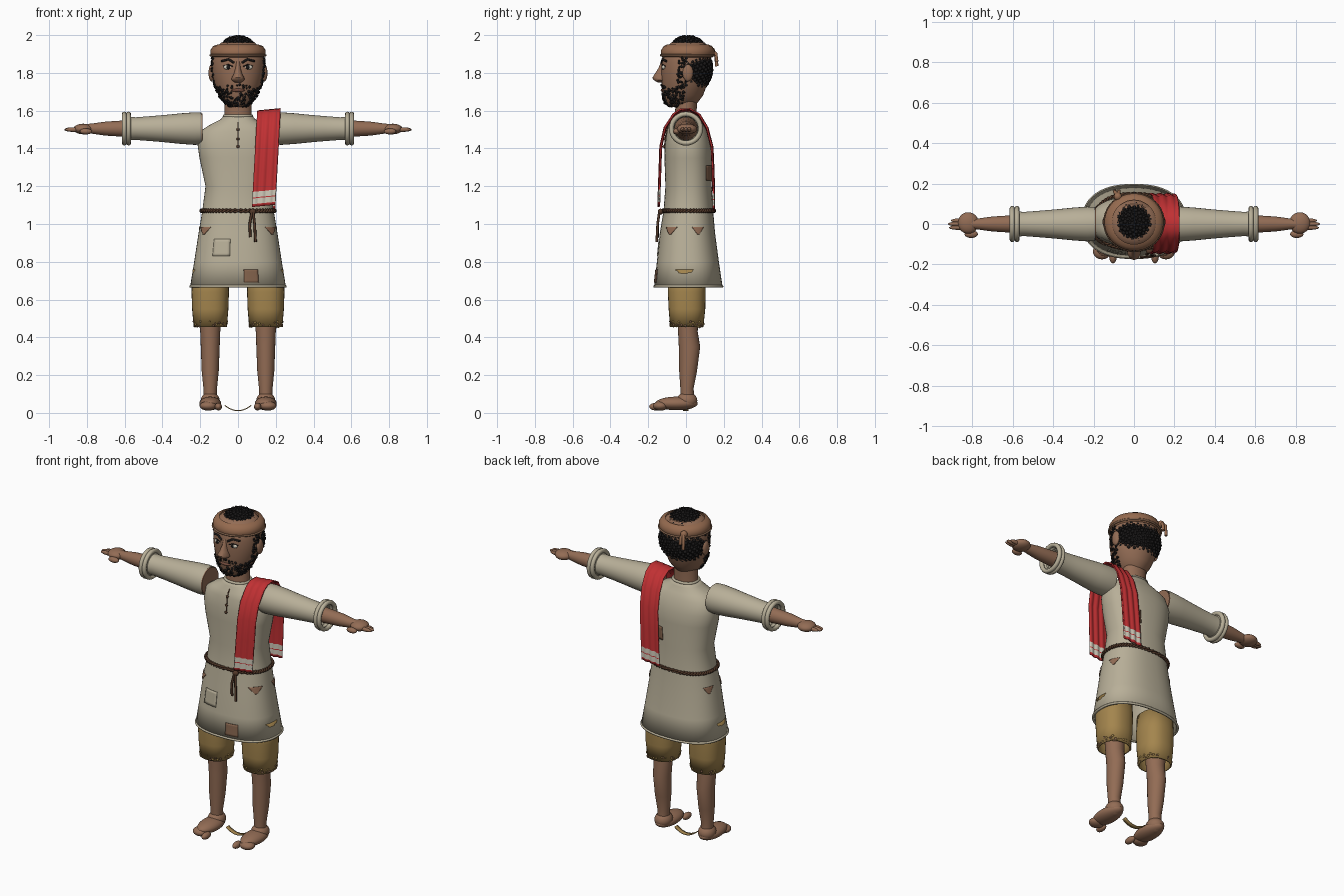
import bpy, bmesh, math, random
from mathutils import Vector, Matrix

random.seed(4)
cube = bpy.data.objects.get("Cube")
if cube:
    bpy.data.objects.remove(cube, do_unlink=True)


def material(name, r, g, b):
    m = bpy.data.materials.new(name)
    m.use_nodes = True
    m.diffuse_color = (r, g, b, 1)
    node = m.node_tree.nodes["Principled BSDF"]
    node.inputs["Base Color"].default_value = (r, g, b, 1)
    node.inputs["Roughness"].default_value = 0.8
    return m


SKIN = material("skin", .29, .15, .09)
LINEN = material("linen", .48, .43, .315)
RED = material("red cloth", .53, .03, .033)
TAN = material("tan cloth", .37, .235, .075)
HAIR = material("black hair", .01, .009, .009)
ROPE = material("brown rope", .085, .04, .022)
BAND = material("headband leather", .30, .145, .078)
PATCH = material("brown patch", .22, .12, .07)
WHITE = material("white", .62, .58, .48)
LIPS = material("lips", .17, .07, .045)


def finish(name, bm, mats, angle=50):
    bmesh.ops.recalc_face_normals(bm, faces=bm.faces)
    me = bpy.data.meshes.new(name)
    bm.to_mesh(me)
    bm.free()
    for m in mats:
        me.materials.append(m)
    ob = bpy.data.objects.new(name, me)
    bpy.context.collection.objects.link(ob)
    bpy.ops.object.select_all(action='DESELECT')
    ob.select_set(True)
    bpy.context.view_layer.objects.active = ob
    bpy.ops.object.shade_smooth_by_angle(angle=math.radians(angle))
    return ob


def solidify(ob, t, offset=0):
    mod = ob.modifiers.new("thickness", 'SOLIDIFY')
    mod.thickness, mod.offset = t, offset


def surf(st, deg, z, off=0, p=1.0):
    """Point on a lofted body; stations are (height, half width, front, back)."""
    lo, hi = st[0], st[-1]
    for a, b in zip(st, st[1:]):
        if a[0] <= z <= b[0]:
            lo, hi = a, b
            break
    t = (z - lo[0]) / (hi[0] - lo[0])
    rx, y0, y1 = (lo[i] + (hi[i] - lo[i]) * t for i in (1, 2, 3))
    c, s = math.cos(math.radians(deg)), math.sin(math.radians(deg))
    return Vector((math.copysign(abs(c) ** p, c) * (rx + off),
                   (y0 + y1) / 2 + math.copysign(abs(s) ** p, s) * ((y1 - y0) / 2 + off), z))


def loft(name, mat, st, n=32, p=1.0, caps=True, place=lambda v: v):
    bm = bmesh.new()
    rings = [[bm.verts.new(place(surf(st, 360 * i / n, s[0], 0, p))) for i in range(n)] for s in st]
    for a, b in zip(rings, rings[1:]):
        for i in range(n):
            bm.faces.new((a[i], a[(i + 1) % n], b[(i + 1) % n], b[i]))
    if caps:
        bm.faces.new(rings[0])
        bm.faces.new(rings[-1])
    return finish(name, bm, [mat])


def ball(name, mat, c, r):
    bm = bmesh.new()
    bmesh.ops.create_uvsphere(bm, u_segments=24, v_segments=14, radius=1,
                              matrix=Matrix.Translation(c) @ Matrix.Diagonal((*r, 1)))
    return finish(name, bm, [mat])


def clumps(name, mat, points, r0, r1):
    bm = bmesh.new()
    for q in points:
        bmesh.ops.create_icosphere(bm, subdivisions=1, radius=random.uniform(r0, r1),
                                   matrix=Matrix.Translation(q))
    return finish(name, bm, [mat])


def cord(name, mat, points, r, cyclic=False):
    cu = bpy.data.curves.new(name, 'CURVE')
    cu.dimensions, cu.bevel_depth, cu.bevel_resolution = '3D', r, 2
    cu.use_fill_caps = True
    sp = cu.splines.new('POLY')
    sp.points.add(len(points) - 1)
    for q, v in zip(sp.points, points):
        q.co = (*v, 1)
    sp.use_cyclic_u = cyclic
    cu.materials.append(mat)
    ob = bpy.data.objects.new(name, cu)
    bpy.context.collection.objects.link(ob)
    return ob


# Tunic
TUNIC = [(.665, .25, -.165, .19), (.8, .228, -.15, .17), (.95, .205, -.135, .15), (1.07, .185, -.115, .14),
         (1.2, .168, -.105, .132), (1.35, .2, -.11, .134), (1.42, .21, -.108, .13), (1.49, .195, -.098, .108),
         (1.52, .15, -.088, .09), (1.55, .09, -.07, .07), (1.575, .07, -.06, .06)]
POW = .85
solidify(loft("tunic", LINEN, TUNIC, 48, POW, caps=False), .008)
cord("tunic_hem", LINEN, [surf(TUNIC, a, .67, .002, POW) for a in range(0, 360, 6)], .007, True)
cord("collar", LINEN, [surf(TUNIC, a, 1.572, 0, POW) for a in range(0, 360, 10)], .008, True)


def cloth_patch(name, mat, a0, a1, z0, z1, point=False):
    bm, n = bmesh.new(), 6
    rows = []
    for j in range(n + 1):
        t = j / n
        w = (.15 + .85 * t) if point else 1
        mid, half = (a0 + a1) / 2, (a1 - a0) / 2 * w
        rows.append([bm.verts.new(surf(TUNIC, mid + half * (2 * i / n - 1), z0 + (z1 - z0) * t, .007, POW))
                     for i in range(n + 1)])
    for a, b in zip(rows, rows[1:]):
        for i in range(n):
            bm.faces.new((a[i], a[i + 1], b[i + 1], b[i]))
    solidify(finish(name, bm, [mat]), .003)


cloth_patch("hem_patch", PATCH, -85, -68, .69, .76)
cloth_patch("pocket", LINEN, -122, -98, .83, .92)
cloth_patch("back_patch", PATCH, 45, 74, 1.23, 1.31)
for a0, a1 in ((-50, -18), (-162, -130), (6, 32), (148, 174)):
    cloth_patch("hip_tear", SKIN, a0, a1, .945, .985, True)
cord("neck_placket", ROPE, [surf(TUNIC, -90, z, .006, POW) for z in (1.40, 1.45, 1.49, 1.52, 1.54)], .003)
for z in (1.45, 1.5, 1.41):
    ball("button", ROPE, surf(TUNIC, -90, z, .009, POW), (.009, .007, .007))

# Rope belt of two twisted strands with hanging ends
for k in (0, math.pi):
    pts = []
    for i in range(240):
        w = i * math.tau / 8 + k
        q = surf(TUNIC, i * 1.5, 1.07, .009 + .005 * math.cos(w), POW)
        pts.append(q + Vector((0, 0, .006 * math.sin(w))))
    cord("belt_strand", ROPE, pts, .006, True)
ball("belt_knot", ROPE, (.078, -.135, 1.065), (.018, .014, .016))
cord("belt_end_short", ROPE, [(.075, -.14, 1.07), (.062, -.15, 1), (.065, -.15, .93)], .007)
cord("belt_end_long", ROPE, [(.08, -.14, 1.07), (.088, -.15, 1), (.093, -.155, .905)], .007)

# Shoulder scarf with pale end stripes
path = [(-.144, 1.09), (-.144, 1.105), (-.143, 1.135), (-.143, 1.14), (-.142, 1.17), (-.138, 1.28), (-.134, 1.4),
        (-.112, 1.5), (-.065, 1.572), (-.03, 1.595), (.02, 1.598), (.07, 1.57), (.112, 1.5), (.138, 1.4),
        (.144, 1.27), (.147, 1.15), (.147, 1.12), (.147, 1.115), (.147, 1.085), (.147, 1.07)]
bm, cols = bmesh.new(), 16
rows = []
for y, z in path:
    shift = -.055 * (1.6 - z)
    rows.append([bm.verts.new((.103 + shift + .122 * i / cols,
                               y + math.copysign(.004, y) * math.sin(i * 1.2), z + .012 * i / cols))
                 for i in range(cols + 1)])
for j, (a, b) in enumerate(zip(rows, rows[1:])):
    for i in range(cols):
        f = bm.faces.new((a[i], a[i + 1], b[i + 1], b[i]))
        f.material_index = 1 if j in (1, 3, len(path) - 5, len(path) - 3) else 0
solidify(finish("scarf", bm, [RED, WHITE]), .007)

# Head and neck
HEAD = [(1.62, .04, -.085, .03), (1.64, .07, -.11, .06), (1.68, .1, -.122, .09), (1.74, .125, -.128, .112),
        (1.8, .137, -.132, .125), (1.86, .139, -.13, .13), (1.92, .13, -.118, .128), (1.96, .09, -.08, .1)]
loft("head", SKIN, HEAD, 40)
loft("neck", SKIN, [(1.5, .078, -.062, .062), (1.57, .072, -.058, .055), (1.68, .07, -.055, .06)])
loft("nose", SKIN, [(1.75, .018, -.15, -.1), (1.762, .034, -.172, -.095), (1.775, .033, -.178, -.095),
                    (1.795, .022, -.165, -.1), (1.825, .014, -.146, -.1), (1.86, .012, -.132, -.1)], 20)
ball("mouth", LIPS, (0, -.122, 1.708), (.036, .012, .009))
for s in (-1, 1):
    ball("eye", WHITE, (s * .053, -.117, 1.83), (.024, .011, .013))
    ball("pupil", HAIR, (s * .051, -.125, 1.83), (.01, .006, .011))
    cord("eyebrow", HAIR, [(s * .02, -.13, 1.853), (s * .05, -.124, 1.872), (s * .088, -.104, 1.862)], .006)
    cord("eyelid", HAIR, [(s * .028, -.127, 1.834), (s * .052, -.124, 1.844), (s * .078, -.11, 1.835)], .003)
    ball("ear", SKIN, (s * .14, .01, 1.8), (.016, .028, .045))

# Curly hair and beard
CAP = (Vector((0, .01, 1.88)), Vector((.108, .11, .113)))
BACK = (Vector((0, .032, 1.82)), Vector((.137, .104, .122)))
curls = []
for c, r in (CAP, BACK):
    ball("hair_mass", HAIR, c, r)
    for i in range(420):
        h, a = 1 - 2 * (i + .5) / 420, i * 2.39996
        d = Vector((math.sqrt(1 - h * h) * math.cos(a), math.sqrt(1 - h * h) * math.sin(a), h))
        q = c + Vector((d.x * r.x, d.y * r.y, d.z * r.z))
        if (c is CAP[0] and q.z > 1.94) or (c is BACK[0] and q.y > .01 and q.z < 1.9):
            curls.append(q)
clumps("hair_curls", HAIR, curls, .008, .012)
beard = []
while len(beard) < 330:
    a, z = random.uniform(-185, 5), random.uniform(1.622, 1.88)
    side = abs(a + 90) / 90
    jaw = z < 1.685 + .07 * side
    sideburn = side > .8 and z > 1.7
    moustache = side < .36 and abs(z - 1.735 + .03 * side) < .009
    if jaw or sideburn or moustache:
        beard.append(surf(HEAD, a, z, .002))
clumps("beard", HAIR, beard, .005, .009)

# Headband with tied tails
loft("headband", BAND, [(1.882, .136, -.125, .14), (1.892, .147, -.134, .151), (1.92, .146, -.132, .151),
                        (1.942, .132, -.118, .138), (1.95, .108, -.1, .118)], 40, caps=False)
cord("headband_edge", PATCH, [surf([(1.8, .146, -.133, .15), (2, .146, -.133, .15)], a, 1.893)
                              for a in range(0, 360, 9)], .006, True)
ball("headband_knot", BAND, (-.08, .135, 1.915), (.02, .02, .02))
for x, z in ((-.095, 1.835), (-.075, 1.86)):
    cord("headband_tail", BAND, [(-.08, .14, 1.92), (x, .158, 1.9), (x, .163, z)], .009)

ARM = [(.188, .081), (.3, .06), (.56, .045), (.62, .042), (.7, .037), (.78, .026), (.82, .024)]
SLEEVE = [(.192, .084), (.23, .086), (.3, .081), (.38, .073), (.46, .066), (.54, .06), (.57, .061), (.58, .075)]
for s in (-1, 1):
    side = "left" if s > 0 else "right"

    def along(v, s=s):
        return Vector((s * v.z, v.y, 1.505 + v.x))

    # Arms, sleeves and hands
    loft(side + "_arm", SKIN, [(x, r, -r, r) for x, r in ARM], 24, place=along)
    loft(side + "_sleeve", LINEN, [(x, r, -r, r) for x, r in SLEEVE], 32, caps=False, place=along)
    for x in (.579, .602):
        cord(side + "_cuff", LINEN, [along(surf([(.5, .077, -.077, .077), (.7, .077, -.077, .077)], a, x))
                                     for a in range(0, 360, 10)], .013, True)
    ball(side + "_palm", SKIN, (s * .82, .005, 1.503), (.052, .053, .028))
    for y, tip in ((-.018, .915), (0, .92), (.017, .905)):
        ball(side + "_finger", SKIN, (s * (tip - .045), y, 1.5), (.045, .011, .012))
    ball(side + "_thumb", SKIN, (s * .805, -.05, 1.49), (.033, .019, .016))

    def leg(v, s=s):
        return v + Vector((s * .147, 0, 0))

    # Shorts with a ragged hem
    SHORTS = [(.455, .084, -.08, .088), (.55, .092, -.088, .098), (.64, .095, -.092, .1), (.76, .09, -.09, .1)]
    solidify(loft(side + "_shorts", TAN, SHORTS, 32, .85, False, leg), .008)
    for mat, count in ((TAN, 26), (PATCH, 22)):
        hem = [leg(surf(SHORTS, random.uniform(0, 360), random.uniform(.455, .485), .002, .85)) for _ in range(count)]
        clumps(side + "_frayed_hem", mat, hem, .005, .008)

    # Legs and feet
    loft(side + "_leg", SKIN, [(.07, .034, -.03, .045), (.13, .036, -.03, .04), (.22, .045, -.036, .058),
                               (.35, .05, -.038, .075), (.43, .053, -.042, .062), (.7, .07, -.06, .07)], 24, place=leg)
    ball(side + "_foot", SKIN, (s * .147, -.05, .05), (.058, .112, .036))
    ball(side + "_heel", SKIN, (s * .147, .005, .065), (.05, .055, .046))
    ball(side + "_toes", SKIN, (s * .158, -.135, .037), (.045, .04, .025))
    ball(side + "_big_toe", SKIN, (s * .104, -.158, .033), (.019, .037, .02))

# Loose cloth strip between the feet
bm = bmesh.new()
rows = [[bm.verts.new((x / 100, y, .012 + .028 * (x / 7) ** 2)) for y in (-.016, .012)] for x in range(-7, 8)]
for a, b in zip(rows, rows[1:]):
    bm.faces.new((a[0], a[1], b[1], b[0]))
solidify(finish("cloth_strip", bm, [TAN]), .005)
